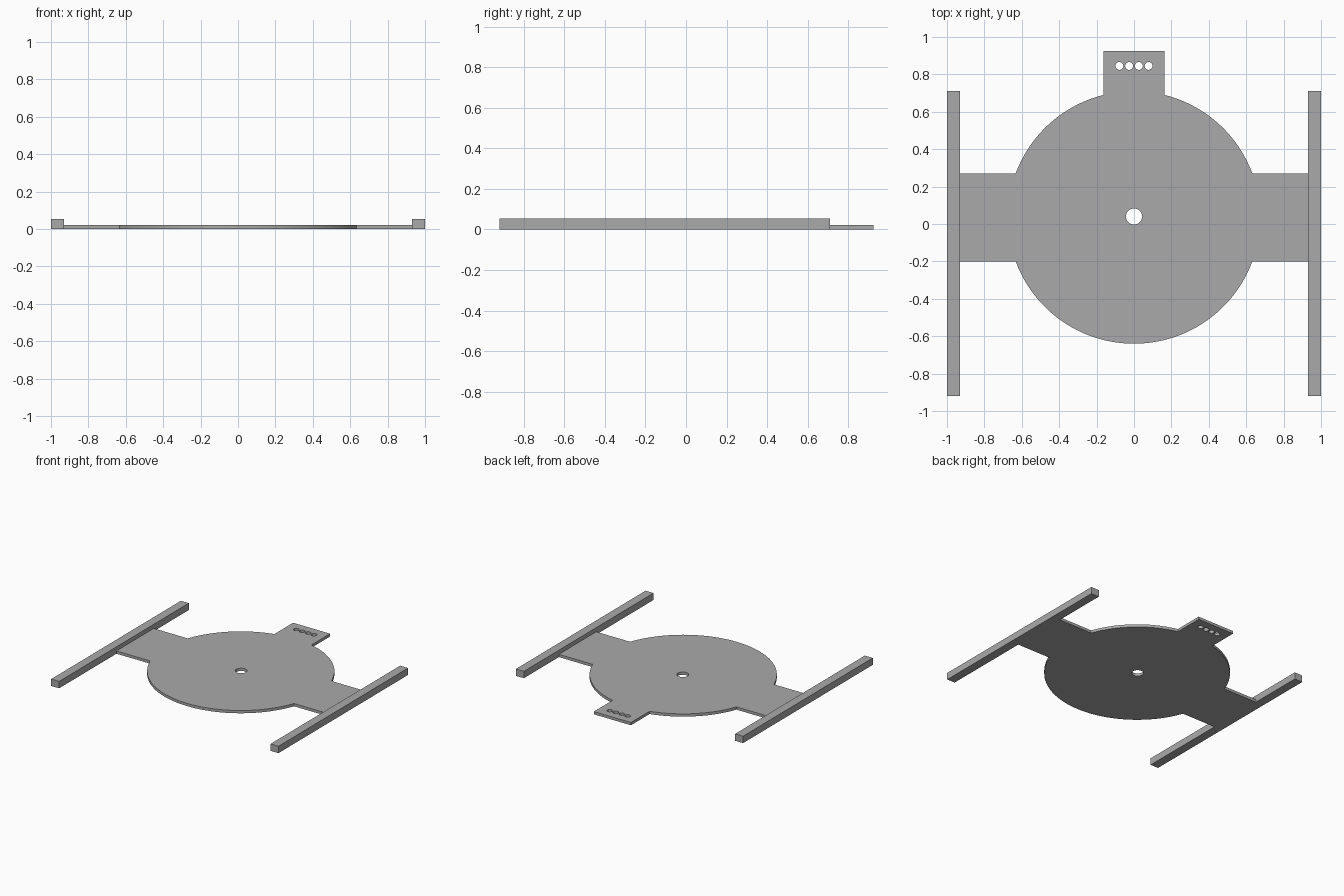
import bpy, bmesh
from math import sin, cos, pi, asin

if "Cube" in bpy.data.objects:
    bpy.data.objects.remove(bpy.data.objects["Cube"])

GREY = (0.4, 0.4, 0.4, 1)
grey = bpy.data.materials.new("plain grey")
grey.diffuse_color = GREY
grey.use_nodes = True
grey.node_tree.nodes["Principled BSDF"].inputs["Base Color"].default_value = GREY

THICK, RAIL_H, RAIL_IN = 0.022, 0.055, 0.93
CY, R = 0.035, 0.675                # disc centre and radius
TAB_X, TAB_Y = 0.163, 0.925         # rear tab half width and end
ARM_FRONT, ARM_BACK = -0.2, 0.27    # side arm edges


def arc(x, y, r, start, end, n):
    return [(x + r * cos(start + (end - start) * i / n),
             y + r * sin(start + (end - start) * i / n)) for i in range(n + 1)]


def finish(bm, name):
    bmesh.ops.recalc_face_normals(bm, faces=bm.faces)
    mesh = bpy.data.meshes.new(name)
    bm.to_mesh(mesh)
    bm.free()
    mesh.materials.append(grey)
    obj = bpy.data.objects.new(name, mesh)
    bpy.context.collection.objects.link(obj)
    return obj


def plate(name, loops, height):
    """Fill an outline with optional holes and extrude it upwards from z = 0."""
    bm = bmesh.new()
    for loop in loops:
        verts = [bm.verts.new((x, y, 0)) for x, y in loop]
        for a, b in zip(verts, verts[1:] + verts[:1]):
            bm.edges.new((a, b))
    bmesh.ops.triangle_fill(bm, edges=bm.edges[:], use_beauty=True, use_dissolve=False)
    solid = bmesh.ops.extrude_face_region(bm, geom=bm.faces[:], use_keep_orig=True)
    top = [g for g in solid["geom"] if isinstance(g, bmesh.types.BMVert)]
    bmesh.ops.translate(bm, verts=top, vec=(0, 0, height))
    return finish(bm, name)


# Right half of the outline, from the front of the disc round to the tab
low = asin((ARM_FRONT - CY) / R)
high = asin((ARM_BACK - CY) / R)
tab = pi / 2 - asin(TAB_X / R)
half = arc(0, CY, R, -pi / 2, low, 32)
half += [(RAIL_IN, ARM_FRONT), (RAIL_IN, ARM_BACK)]
half += arc(0, CY, R, high, tab, 28)
half += [(TAB_X, TAB_Y)]
outline = half + [(-x, y) for x, y in reversed(half[1:])]

# Centre hole and the row of four small holes in the tab
holes = [arc(0, 0.04, 0.043, 0, 2 * pi, 32)[:-1]]
for i in range(4):
    holes.append(arc((i - 1.5) * 0.052, 0.845, 0.021, 0, 2 * pi, 24)[:-1])

base = plate("base_plate", [outline] + holes, THICK)
bpy.context.view_layer.objects.active = base
base.select_set(True)
bpy.ops.object.shade_smooth_by_angle(angle=pi / 6)

# Long rails along both sides
for side, name in ((1, "left_rail"), (-1, "right_rail")):
    a, b = side * RAIL_IN, side
    plate(name, [[(a, -0.92), (b, -0.92), (b, 0.71), (a, 0.71)]], RAIL_H)
